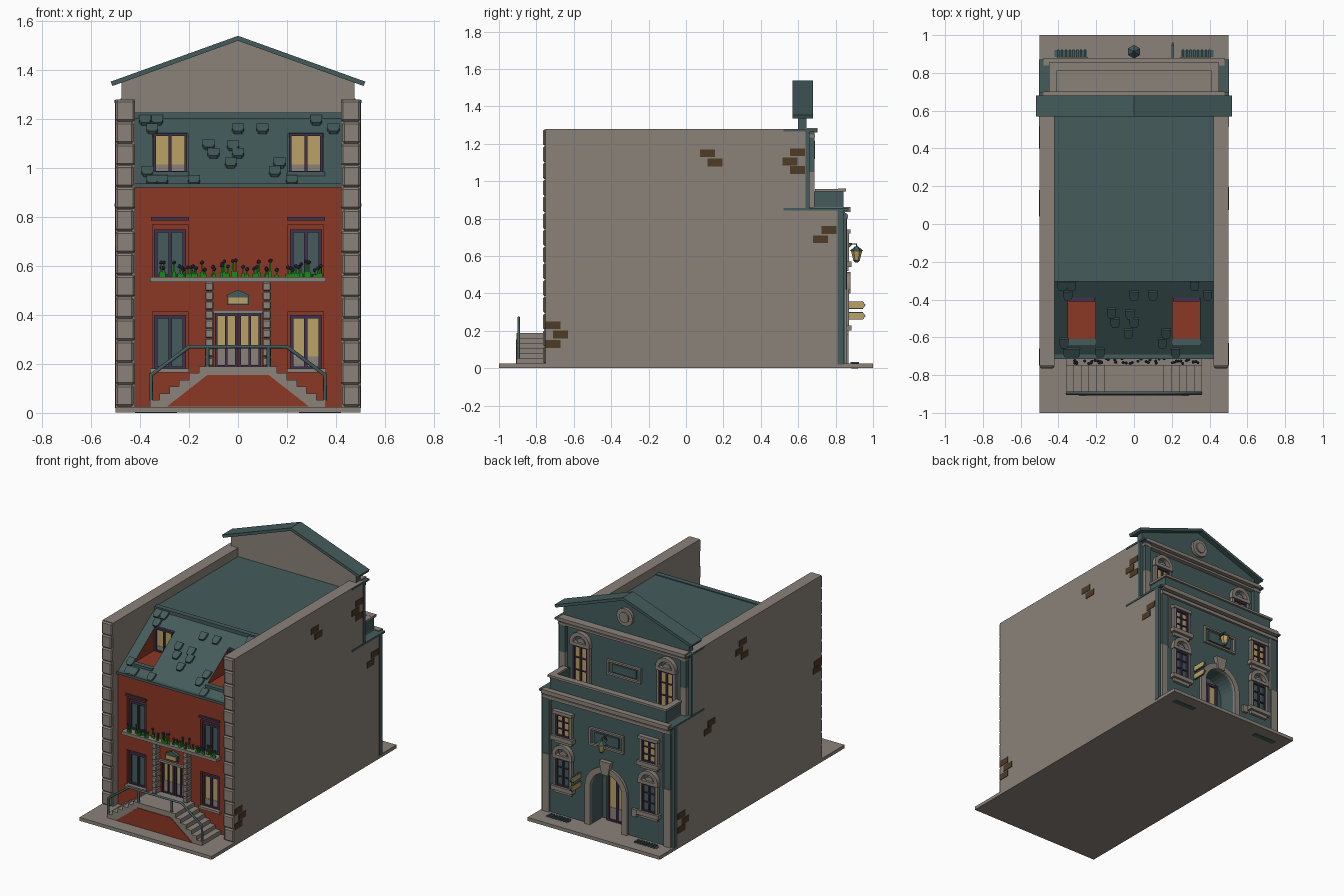
import bpy, bmesh, math, random
from mathutils import Matrix, Vector

if "Cube" in bpy.data.objects:
    bpy.data.objects.remove(bpy.data.objects["Cube"])

random.seed(4)

def mat(name, r, g, b):
    m = bpy.data.materials.new(name)
    m.diffuse_color = (r, g, b, 1)
    m.use_nodes = True
    m.node_tree.nodes["Principled BSDF"].inputs["Base Color"].default_value = m.diffuse_color
    return m

STONE = mat("warm_grey_stone", .26, .225, .195)
TEAL = mat("dark_teal", .058, .105, .105)
BRICK = mat("brick_red", .26, .040, .018)
GLOW = mat("lit_glass", .50, .36, .13)
PURPLE = mat("purple_wood", .050, .032, .075)
BROWN = mat("brown_brick", .075, .043, .020)
GREEN = mat("leaf_green", .010, .25, .010)

def finish(name, bm, mats, rule=None):
    bmesh.ops.recalc_face_normals(bm, faces=bm.faces)
    bm.normal_update()
    if rule:
        for f in bm.faces:
            f.material_index = rule(f.calc_center_median(), f.normal)
    me = bpy.data.meshes.new(name)
    bm.to_mesh(me)
    bm.free()
    for m in mats:
        me.materials.append(m)
    ob = bpy.data.objects.new(name, me)
    bpy.context.collection.objects.link(ob)
    return ob

def boxes(name, m, items, mirror=False, bevel=0):
    """One object from (x0, x1, y0, y1, z0, z1) boxes, optionally mirrored in x."""
    bm = bmesh.new()
    if mirror:
        items = items + [(-b[1], -b[0]) + tuple(b[2:]) for b in items]
    for a, b, c, d, e, f in items:
        bmesh.ops.create_cube(bm, size=1, matrix=Matrix.Translation(((a+b)/2, (c+d)/2, (e+f)/2))
                              @ Matrix.Diagonal((b-a, d-c, f-e, 1)))
    ob = finish(name, bm, [m])
    if bevel:
        mod = ob.modifiers.new("bevel", 'BEVEL')
        mod.width = bevel
        mod.segments = 1
    return ob

def prism(name, mats, pts, axis, a, b, rule=None):
    """Extrude a 2D outline along x (pts are y,z) or y (pts are x,z)."""
    bm = bmesh.new()
    f = bm.faces.new([bm.verts.new((a, p, q) if axis == 'x' else (p, a, q)) for p, q in pts])
    r = bmesh.ops.extrude_face_region(bm, geom=[f])
    off = Vector((b-a, 0, 0) if axis == 'x' else (0, b-a, 0))
    bmesh.ops.translate(bm, verts=[v for v in r['geom'] if isinstance(v, bmesh.types.BMVert)], vec=off)
    return finish(name, bm, mats, rule)

def arc(cx, cz, r, a0=math.pi, a1=0, n=14):
    return [(cx + r*math.cos(a0+(a1-a0)*i/n), cz + r*math.sin(a0+(a1-a0)*i/n)) for i in range(n+1)]

def cone(name, m, r1, r2, depth, loc, rot=None, n=24):
    bm = bmesh.new()
    bmesh.ops.create_cone(bm, cap_ends=True, segments=n, radius1=r1, radius2=r2, depth=depth,
                          matrix=Matrix.Translation(loc) @ (rot or Matrix()))
    return finish(name, bm, [m])

def tube(name, m, paths, r):
    cu = bpy.data.curves.new(name, 'CURVE')
    cu.dimensions = '3D'
    cu.bevel_depth, cu.bevel_resolution, cu.use_fill_caps = r, 1, True
    for p in paths:
        s = cu.splines.new('POLY')
        s.points.add(len(p)-1)
        for pt, co in zip(s.points, p):
            pt.co = (*co, 1)
    cu.materials.append(m)
    bpy.context.collection.objects.link(bpy.data.objects.new(name, cu))

def window(name, cx, y, z0, z1, w, glass, s, curtain=0, bars=0, t=.014):
    """Framed window on plane y, facing s (-1 front, 1 back)."""
    def bx(x0, x1, d, a, b):
        return (x0, x1, min(y, y+s*d), max(y, y+s*d), a, b)
    l, r = cx-w/2, cx+w/2
    frame = [bx(l, l+t, .02, z0, z1), bx(r-t, r, .02, z0, z1), bx(l, r, .0195, z0, z0+t*.7),
             bx(l, r, .0195, z1-t, z1), bx(cx-t/2, cx+t/2, .018, z0, z1)]
    frame += [bx(l, r, .015, z-.003, z+.003) for z in [z0+(z1-z0)*(i+1)/(bars+1) for i in range(bars)]]
    boxes(name + "_frame", PURPLE, frame)
    boxes(name + "_glass", glass, [bx(l+.002, r-.002, .006, z0, z1)])
    if curtain:
        boxes(name + "_lower_panel", STONE, [bx(l+.004, r-.004, .009, z0+.002, z0+curtain)])

# ground slab and basement grates
boxes("ground_slab", STONE, [(-.5, .5, -1, 1, .002, .025)])
boxes("basement_grate", TEAL, [(.25, .42, .885, .92, 0, .027)]
      + [(.255+i*.02, .265+i*.02, .88, .925, .025, .035) for i in range(8)], mirror=True)

# party walls, lower at the back
for s in (-1, 1):
    prism("party_wall", [STONE], [(-.75, .02), (.81, .02), (.81, .85), (.64, .85), (.64, 1.28), (-.75, 1.28)],
          'x', s*.42, s*.5)
boxes("corner_stones", STONE, [(.42 if i % 2 else .427, .5, -.764, -.745, .027+i*.0895, .1145+i*.0895)
                               for i in range(14)], mirror=True, bevel=.008)

# exposed bricks on the side walls
right = [(.115, 1.15), (.155, 1.1), (.595, 1.155), (.555, 1.105), (.595, 1.06), (.765, .74), (.72, .69),
         (-.71, .23), (-.67, .18), (-.71, .13)]
left = [(.1, 1.15), (.14, 1.1), (.08, 1.055), (.44, .73), (.48, .685), (.765, .22), (.725, .17), (.765, .125),
        (-.71, .7), (-.7, .655)]
boxes("exposed_bricks", BROWN, [(.498, .503, y-.04, y+.04, z-.021, z+.021) for y, z in right]
      + [(-.503, -.498, y-.04, y+.04, z-.021, z+.021) for y, z in left])

# house body in strips, with window recesses and cut-in dormers
def body_rule(c, n):
    if abs(n.x) > .5:
        return 0
    if n.y > .5:
        return 1
    return 1 if c.z > .93 and not (n.z > .9 and c.z < 1) else 0

def notch(z0, z1, d=.03):
    return [(-.70, z0), (-.70+d, z0), (-.70+d, z1), (-.70, z1)]

rear = [(-.28, 1.22), (.64, 1.22), (.64, .85), (.73, .85), (.73, .02)]
plain = [(-.70, .02)] + [(-.70, .93)] + rear
doorway = [(-.70, .02)] + notch(.185, .41) + [(-.70, .93)] + rear
bay = ([(-.70, .02)] + notch(.18, .415) + notch(.555, .77)
       + [(-.70, .93), (-.628, .98), (-.39, .98), (-.39, 1.144)] + rear)
edges = [-.42, -.35, -.205, -.1, .1, .205, .35, .42]
for a, b, p in zip(edges, edges[1:], [plain, bay, plain, doorway, plain, bay, plain]):
    prism("house_body", [BRICK, TEAL], p, 'x', a, b, body_rule)
boxes("roof_trims", TEAL, [(-.42, .42, -.715, -.69, .92, .937), (-.42, .42, -.305, -.27, 1.2, 1.226)])
boxes("dormer_sill", TEAL, [(.2, .355, -.645, -.61, .965, .985)], mirror=True)

# raised roof shingles on the mansard slope
bm = bmesh.new()
rot = Matrix.Rotation(math.atan2(.29, .42), 4, 'X')
for x, z in [(-.38, 1.19), (-.33, 1.19), (-.35, 1.155), (0, 1.155), (.1, 1.155), (.32, 1.19), (.39, 1.155),
             (-.12, 1.09), (-.1, 1.055), (-.02, 1.085), (0, 1.055), (-.03, 1.015), (.17, 1.015), (.15, .98),
             (-.37, .98), (-.35, .945), (-.31, .945), (-.18, .945), (.22, .945)]:
    m = Matrix.Translation((x, -.70+(z-.93)*.42/.29, z)) @ rot
    out = [(-.024, .028), (-.024, -.008), (-.015, -.028), (.015, -.028), (.024, -.008), (.024, .028)]
    lo = [bm.verts.new(m @ Vector((p, q, -.002))) for p, q in out]
    hi = [bm.verts.new(m @ Vector((p, q, .014))) for p, q in out]
    bm.faces.new(lo)
    bm.faces.new(hi)
    for i in range(6):
        bm.faces.new((lo[i], lo[i-1], hi[i-1], hi[i]))
finish("roof_shingles", bm, [TEAL])

# front windows and door
for s in (-1, 1):
    window("ground_floor_window", s*.2775, -.67, .18, .4, .13, GLOW if s > 0 else TEAL, -1, .05 if s > 0 else 0)
    window("first_floor_window", s*.2775, -.67, .557, .75, .13, TEAL, -1)
    window("dormer_window", s*.2775, -.39, .98, 1.142, .14, GLOW, -1, .035, t=.012)
    window("front_door_leaf", s*.048, -.67, .19, .405, .09, GLOW, -1, .08, t=.009)
boxes("window_sills", STONE, [(.2, .36, -.715, -.66, .165, .181)], mirror=True)
boxes("window_lintels", PURPLE, [(.2, .355, -.712, -.69, .785, .8)], mirror=True)
boxes("door_surround", STONE, [(-.11, .11, -.715, -.69, .405, .42)])

# porch columns, balcony and sign
boxes("porch_columns", STONE, [(.1, .135, -.742, -.69, .19+i*.0384, .227+i*.0384) for i in range(9)],
      mirror=True, bevel=.005)
boxes("balcony", STONE, [(-.36, .36, -.748, -.69, .535, .556)])
prism("door_sign_back", [TEAL], [(-.045, .44), (.045, .44), (.045, .48), (.05, .48), (0, .503), (-.05, .48), (-.045, .48)],
      'y', -.72, -.69)
boxes("door_sign_face", GLOW, [(-.038, .038, -.724, -.71, .447, .472)])

# balcony flowers
stems, heads = [], bmesh.new()
for i in range(44):
    x, y = random.uniform(-.345, .34), random.uniform(-.74, -.712)
    h = random.uniform(.025, .065)
    stems.append((x-.003, x+.003, y-.003, y+.003, .55, .555+h))
    stems.append((x-.009, x+.007, y-.002, y+.002, .55, .555+h*.35))
    bmesh.ops.create_icosphere(heads, subdivisions=1, radius=.009, matrix=Matrix.Translation((x, y, .558+h)))
boxes("flower_stems", GREEN, stems)
finish("flower_heads", heads, [PURPLE])

# double stairs and handrail
half = [(-.36, .02)]
for i in range(6):
    half += [(-.36+.04*i, .025+.0275*(i+1)), (-.32+.04*i, .025+.0275*(i+1))]
half.pop()
prism("front_stairs", [STONE], half + [(-x, z) for x, z in reversed(half)], 'y', -.905, -.69)
prism("stair_brick_panel", [BRICK], [(-.29, .026), (.29, .026), (.125, .155), (-.125, .155)], 'y', -.909, -.9)
rail = [(-.355, .05), (-.355, .155), (-.2, .27), (.2, .27), (.355, .155), (.355, .05)]
tube("stair_handrail", TEAL, [[(x, -.895, z) for x, z in rail]]
     + [[(x, -.895, .18), (x, -.895, .27)] for x in (-.125, .125)], .008)

# gable over the roof
prism("gable_wall", [TEAL, STONE], [(-.475, 1.21), (.475, 1.21), (.475, 1.355), (0, 1.525), (-.475, 1.355)],
      'y', .6, .645, lambda c, n: 1 if n.y < -.5 else 0)
prism("gable_roof", [TEAL], [(-.52, 1.353), (0, 1.54), (.52, 1.353), (.513, 1.335), (0, 1.52), (-.513, 1.335)],
      'y', .57, .68)
turn = Matrix.Rotation(math.pi/2, 4, 'X')
cone("gable_medallion", STONE, .06, .06, .03, (0, .65, 1.4), turn)
cone("medallion_centre", STONE, .035, .035, .012, (0, .668, 1.4), turn)

# rear facade with arched entrance
for w, a, b in ((.42, .73, .81), (.485, .81, .85)):
    prism("rear_facade", [TEAL], [(-w, .02), (-.12, .02)] + arc(0, .285, .12)
          + [(.12, .02), (w, .02), (w, .85), (-w, .85)], 'y', a, b)
boxes("upper_rear_facade", TEAL, [(-.485, .485, .635, .66, .85, 1.27)])
prism("arch_surround", [STONE], [(-.16, .02)] + arc(0, .285, .16) + [(.16, .02), (.12, .02)]
      + arc(0, .285, .12, 0, math.pi) + [(-.12, .02)], 'y', .84, .868)
prism("keystone", [STONE], [(-.025, .4), (.025, .4), (.042, .49), (-.042, .49)], 'y', .845, .88)
window("rear_door", 0, .73, .025, .36, .15, GLOW, 1, .09, t=.016)
boxes("letter_box", STONE, [(-.23, -.195, .85, .868, .17, .22)])

# rear pilasters, cornices and side flashings
boxes("stone_pilasters", STONE, [(.435, .485, .85, .862, .02, .42), (.435, .48, .66, .688, .86, 1.05),
                                 (.425, .432, .85, .86, .42, .82)], mirror=True)
boxes("teal_pilasters", TEAL, [(.435, .485, .85, .858, .42, .83), (.435, .48, .66, .688, 1.05, 1.27),
                               (.44, .503, .81, .845, .02, .85), (.44, .503, .64, .66, .85, 1.27)], mirror=True)
boxes("stone_cornices", STONE, [(-.485, .485, .84, .866, .8, .822), (-.48, .48, .84, .88, .835, .862),
                                (-.485, .485, .65, .69, 1.235, 1.25), (-.48, .48, .64, .702, 1.262, 1.285)])
boxes("flashings", TEAL, [(.43, .504, .52, .87, .843, .856), (.43, .504, .52, .7, 1.266, 1.278)], mirror=True)

# rear balcony
boxes("rear_balcony_walls", TEAL, [(-.44, .44, .82, .842, .86, .945), (.415, .44, .66, .842, .86, .945),
                                   (-.44, -.415, .66, .842, .86, .945)])
boxes("rear_balcony_floor", STONE, [(-.44, .44, .64, .84, .845, .864)])
boxes("rear_balcony_rail", STONE, [(-.45, .45, .812, .855, .945, .96), (.408, .45, .69, .82, .945, .9595),
                                   (-.45, -.408, .69, .82, .945, .9595)])

# rear windows with sills, jambs and arched hoods
for s in (-1, 1):
    c = s*.325
    for y, z0, z1, glass, hood in ((.85, .23, .42, TEAL, True), (.85, .57, .72, GLOW, False), (.66, .865, 1.12, GLOW, True)):
        window("rear_window", c, y, z0, z1, .11, glass, 1, bars=2, t=.011)
        trim = [(c-.07, c-.055, y-.005, y+.022, z0, z1), (c+.055, c+.07, y-.005, y+.022, z0, z1),
                (c-.075, c+.075, y-.005, y+.03, z1, z1+.022)]
        if z0 < .8:
            trim += [(c-.082, c+.082, y-.005, y+.035, z0-.028, z0), (c-.065, c+.065, y-.005, y+.018, z0-.05, z0-.028)]
        boxes("rear_window_trim", STONE, trim)
        if hood:
            k = z1+.02
            prism("rear_window_hood", [STONE], arc(c, k, .075) + arc(c, k, .05, 0, math.pi), 'y', y-.005, y+.03)
            prism("hood_shell", [STONE], arc(c, k, .03), 'y', y-.005, y+.015)

# blank wall plaques
for y, z, h in ((.85, .63, .06), (.66, 1.03, .05)):
    boxes("plaque_frame", STONE, [(-.13, .13, y-.005, y+.016, z+h-.012, z+h), (-.13, .13, y-.005, y+.016, z-h, z-h+.012),
                                  (-.13, -.118, y-.005, y+.016, z-h, z+h), (.118, .13, y-.005, y+.016, z-h, z+h)])
    boxes("plaque_inset", TEAL, [(-.09, .09, y-.005, y+.009, z-h*.55, z+h*.55)])

# hanging lantern
tube("lantern_arm", TEAL, [[(0, .845, .665), (0, .912, .665), (0, .912, .64)], [(0, .845, .62), (0, .885, .665)]], .005)
cone("lantern_cap", TEAL, .036, .008, .025, (0, .912, .64), n=6)
cone("lantern_glass", GLOW, .017, .03, .05, (0, .912, .602), n=6)
cone("lantern_foot", TEAL, .008, .019, .012, (0, .912, .572), n=6)

# arrow signs
for z in (.338, .28):
    for nm, m, g, t in (("arrow_sign_edge", TEAL, 0, .005), ("arrow_sign_face", GLOW, .004, .007)):
        prism(nm, [m], [(.85+g, z-.02+g), (.945, z-.02+g), (.96-g, z), (.945, z+.02-g), (.85+g, z+.02-g)],
              'x', .205-t, .205+t)
